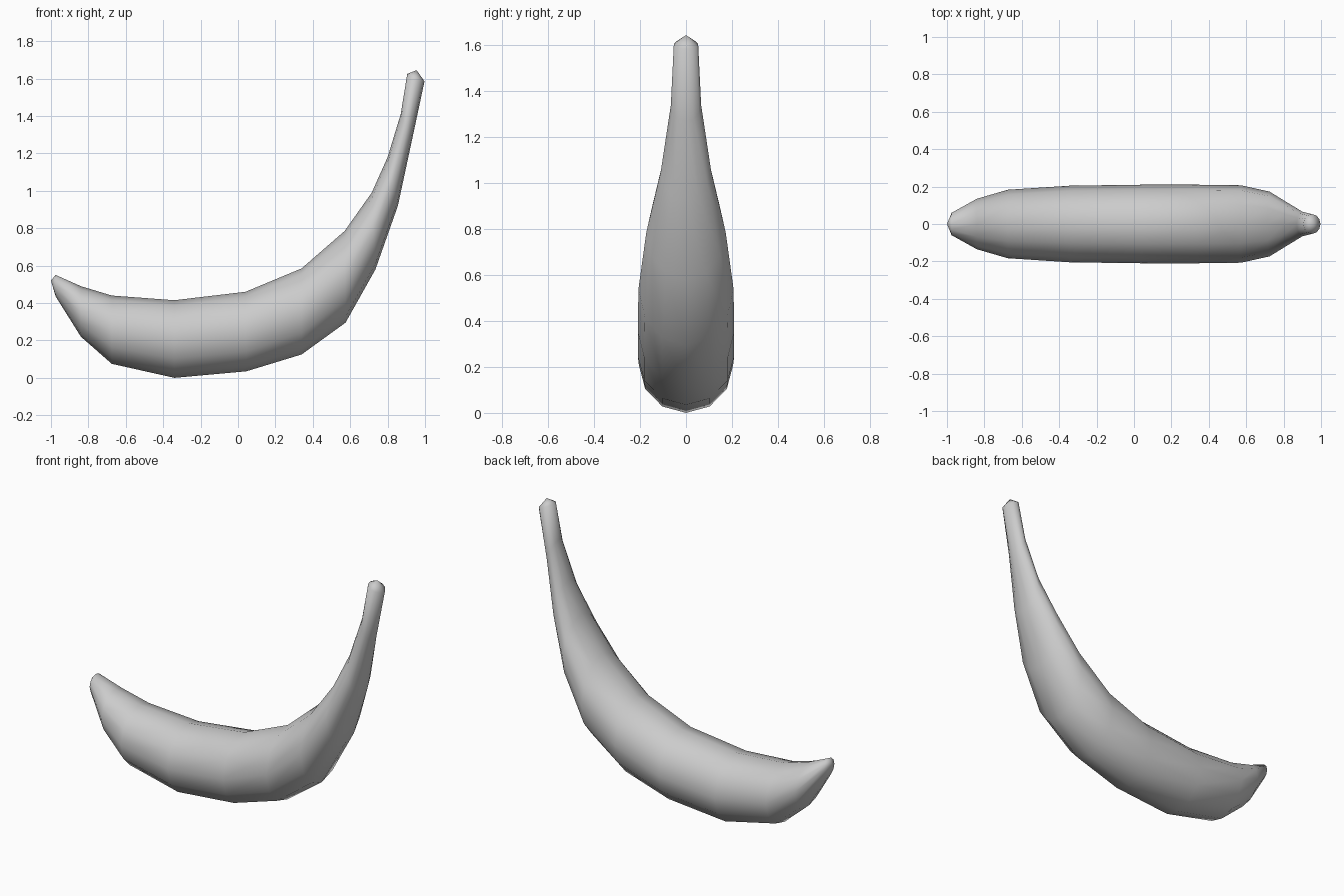
import bpy, bmesh, math
from mathutils import Vector

cube = bpy.data.objects.get("Cube")
if cube:
    bpy.data.objects.remove(cube, do_unlink=True)

# One flat colour
skin = bpy.data.materials.new("light_grey")
skin.use_nodes = True
skin.diffuse_color = (0.6, 0.6, 0.6, 1)
skin.node_tree.nodes["Principled BSDF"].inputs["Base Color"].default_value = (0.6, 0.6, 0.6, 1)

SIDES = 12
# Cross-sections along the fruit: inner edge (x, z), outer edge (x, z), half width
SECTIONS = [
    ((-0.975, 0.55), (-0.975, 0.435), 0.06),
    ((-0.84, 0.49), (-0.84, 0.22), 0.135),
    ((-0.675, 0.44), (-0.675, 0.075), 0.183),
    ((-0.34, 0.415), (-0.34, 0.0), 0.205),
    ((0.04, 0.46), (0.045, 0.035), 0.21),
    ((0.34, 0.585), (0.34, 0.125), 0.21),
    ((0.57, 0.785), (0.575, 0.295), 0.207),
    ((0.715, 0.99), (0.735, 0.58), 0.173),
    ((0.80, 1.18), (0.855, 0.92), 0.11),
    ((0.87, 1.41), (0.93, 1.27), 0.066),
    ((0.905, 1.625), (0.997, 1.585), 0.053),
]
BLOSSOM_TIP = (-1.0, 0, 0.52)
STEM_TIP = (0.955, 0, 1.645)


def add_ring(bm, inner, outer, half_width):
    """Ellipse spanning the inner and outer edges of the curve."""
    top = Vector((inner[0], 0, inner[1]))
    bottom = Vector((outer[0], 0, outer[1]))
    centre, arm = (top + bottom) / 2, (top - bottom) / 2
    side = Vector((0, half_width, 0))
    angles = [math.tau * i / SIDES for i in range(SIDES)]
    return [bm.verts.new(centre + arm * math.cos(a) + side * math.sin(a)) for a in angles]


def cap(bm, ring, tip):
    apex = bm.verts.new(tip)
    for i in range(SIDES):
        bm.faces.new((ring[i], ring[(i + 1) % SIDES], apex))


# Body, stem and tips as one skinned surface
bm = bmesh.new()
rings = [add_ring(bm, *section) for section in SECTIONS]
for a, b in zip(rings, rings[1:]):
    for i in range(SIDES):
        j = (i + 1) % SIDES
        bm.faces.new((a[i], a[j], b[j], b[i]))
cap(bm, rings[0], BLOSSOM_TIP)
cap(bm, rings[-1], STEM_TIP)
bmesh.ops.recalc_face_normals(bm, faces=bm.faces)

mesh = bpy.data.meshes.new("banana")
bm.to_mesh(mesh)
bm.free()
mesh.materials.append(skin)
banana = bpy.data.objects.new("banana", mesh)
bpy.context.collection.objects.link(banana)

# Smooth all round
mesh.shade_smooth()
